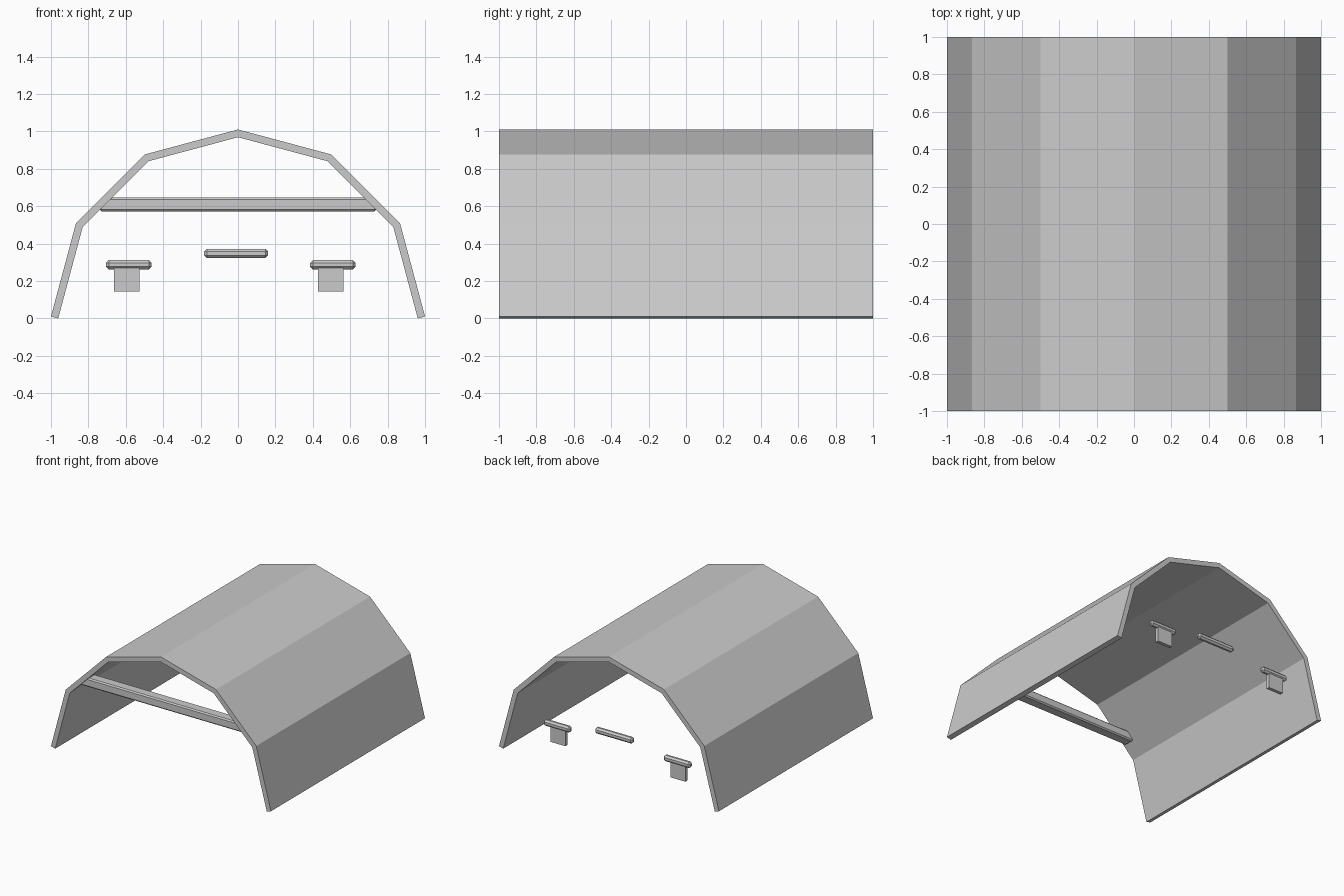
import bpy
import bmesh
from math import cos, sin, radians
from mathutils import Matrix

cube = bpy.data.objects.get("Cube")
if cube:
    bpy.data.objects.remove(cube, do_unlink=True)

# Plain grey material
grey = bpy.data.materials.new("light grey")
grey.use_nodes = True
grey.diffuse_color = (0.6, 0.6, 0.6, 1)
grey.node_tree.nodes["Principled BSDF"].inputs["Base Color"].default_value = (0.6, 0.6, 0.6, 1)


def add_object(name, bm):
    bmesh.ops.recalc_face_normals(bm, faces=bm.faces)
    mesh = bpy.data.meshes.new(name)
    bm.to_mesh(mesh)
    bm.free()
    mesh.materials.append(grey)
    ob = bpy.data.objects.new(name, mesh)
    bpy.context.scene.collection.objects.link(ob)
    return ob


def box(name, centre, size, bevel=0):
    bm = bmesh.new()
    bmesh.ops.create_cube(bm, size=1, matrix=Matrix.Translation(centre) @ Matrix.Diagonal((*size, 1)))
    if bevel:
        bmesh.ops.bevel(bm, geom=bm.edges[:], offset=bevel, segments=1, affect='EDGES')
    return add_object(name, bm)


# Arched shell: six flat panels of even thickness, feet cut square to the panel
thickness = 0.04
tilt = radians(15)
lift = thickness * sin(tilt)
outer = [(cos(radians(a)), sin(radians(a)) + lift) for a in range(0, 181, 30)]
inner_r = 1 - thickness / cos(tilt)
inner = [(inner_r * cos(radians(a)), inner_r * sin(radians(a)) + lift) for a in range(30, 151, 30)]
foot = 1 - thickness * cos(tilt)
inner = [(foot, 0)] + inner + [(-foot, 0)]

bm = bmesh.new()
front, back = [[[bm.verts.new((x, y, z)) for x, z in ring] for ring in (outer, inner)] for y in (-1, 1)]
for i in range(len(outer) - 1):
    j = i + 1
    for a, b in ((front[0], front[1]), (back[0], back[1]), (front[0], back[0]), (front[1], back[1])):
        bm.faces.new((a[i], a[j], b[j], b[i]))
for i in (0, -1):
    bm.faces.new((front[0][i], back[0][i], back[1][i], front[1][i]))
add_object("arched_shell", bm)

# Cross beam at the front opening
box("front_cross_beam", (0, -0.935, 0.609), (1.48, 0.09, 0.073), 0.01)

# Small bars at the back, the side ones with a hanging plate
back_y = 0.94
box("back_centre_bar", (-0.01, back_y, 0.348), (0.342, 0.044, 0.049), 0.014)
for side, x in (("right", -0.584), ("left", 0.507)):
    box(side + "_back_bar", (x, back_y, 0.287), (0.242, 0.044, 0.049), 0.014)
    box(side + "_hanging_plate", (x - 0.011, back_y, 0.208), (0.136, 0.028, 0.126))
